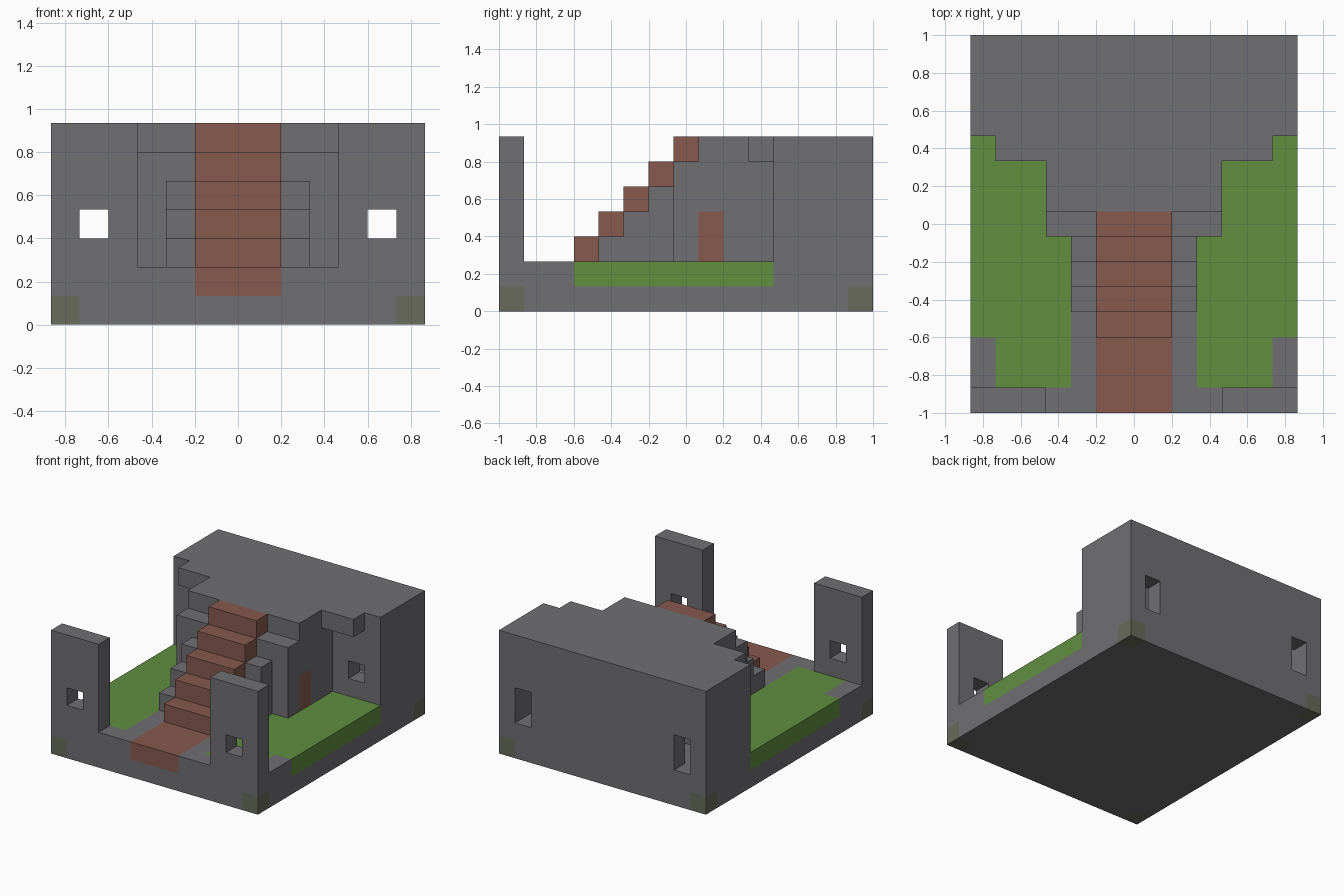
import bpy
import bmesh
from itertools import product
from math import radians
from mathutils import Vector

if "Cube" in bpy.data.objects:
    bpy.data.objects.remove(bpy.data.objects["Cube"], do_unlink=True)

# Block grid: everything snaps to whole blocks
WIDTH, DEPTH = 13, 15
UNIT = 2 / DEPTH
blocks = {}


def make_material(name, color):
    mat = bpy.data.materials.new(name)
    mat.use_nodes = True
    mat.diffuse_color = (*color, 1)
    mat.node_tree.nodes["Principled BSDF"].inputs["Base Color"].default_value = (*color, 1)
    return mat


stone = make_material("stone_grey", (0.162, 0.156, 0.165))
grass = make_material("grass_green", (0.119, 0.275, 0.051))
brick = make_material("brick_brown", (0.242, 0.102, 0.076))
moss = make_material("mossy_stone", (0.135, 0.145, 0.100))


def fill(part, x, y, z, mirror=False):
    """Assign a box of blocks to a part; part None carves the box away."""
    spans = [x]
    if mirror:
        spans.append((WIDTH - x[1], WIDTH - x[0]))
    for span in spans:
        for cell in product(range(*span), range(*y), range(*z)):
            if part is None:
                blocks.pop(cell, None)
            else:
                blocks[cell] = part


def build(part, material):
    """Skin the exposed sides of a part, then merge its flat areas."""
    bm = bmesh.new()
    corners = {}

    def corner(p):
        key = tuple(round(c) for c in p)
        if key not in corners:
            x, y, z = key
            corners[key] = bm.verts.new(
                ((x - WIDTH / 2) * UNIT, (y - DEPTH / 2) * UNIT, z * UNIT))
        return corners[key]

    for cell, owner in blocks.items():
        if owner != part:
            continue
        middle = Vector(cell) + Vector((0.5, 0.5, 0.5))
        for axis, side in product(range(3), (-1, 1)):
            normal = Vector((0, 0, 0))
            normal[axis] = side
            if tuple(int(c) for c in Vector(cell) + normal) in blocks:
                continue
            u = Vector((0, 0, 0))
            u[(axis + 1) % 3] = 1
            v = normal.cross(u)
            ring = (-u - v, u - v, u + v, v - u)
            bm.faces.new([corner(middle + (normal + r) / 2) for r in ring])
    bmesh.ops.dissolve_limit(bm, angle_limit=radians(1), verts=bm.verts[:], edges=bm.edges[:])
    mesh = bpy.data.meshes.new(part)
    bm.to_mesh(mesh)
    bm.free()
    mesh.materials.append(material)
    bpy.context.collection.objects.link(bpy.data.objects.new(part, mesh))


# Base slab with mossy corner stones
fill("base", (0, WIDTH), (0, DEPTH), (0, 2))
for y in (0, DEPTH - 1):
    fill("corner_stones", (0, 1), (y, y + 1), (0, 1), mirror=True)

# Lawns on both sides, brick path in the middle
fill("lawns", (0, 1), (3, 11), (1, 2), mirror=True)
fill("lawns", (1, 4), (1, 11), (1, 2), mirror=True)
fill("path", (5, 8), (0, 3), (1, 2))

# Rear hall: hollow room with small front windows and tall back windows
fill("hall", (0, WIDTH), (11, DEPTH), (2, 7))
fill(None, (1, 12), (12, 14), (2, 6))
fill(None, (1, 2), (11, 12), (3, 4), mirror=True)
fill(None, (1, 2), (14, 15), (2, 4), mirror=True)

# Gatehouse in front of the hall, with roof ledges and side doors
fill("gatehouse", (3, 10), (7, 11), (2, 6))
fill("gatehouse", (3, 10), (8, 11), (6, 7))
fill("roof_ledges", (1, 3), (10, 11), (6, 7), mirror=True)
fill("doors", (3, 4), (8, 9), (2, 4), mirror=True)

# Stone stair flanks and brick steps
for step in range(3):
    fill("stair_flanks", (4, 9), (4 + step, 5 + step), (2, 3 + step))
fill("stair_flanks", (5, 8), (6, 7), (2, 5))
for step in range(5):
    fill("steps", (5, 8), (3 + step, 4 + step), (2 + step, 3 + step))

# Front towers with a window each
fill("towers", (0, 3), (0, 1), (2, 7), mirror=True)
fill(None, (1, 2), (0, 1), (3, 4), mirror=True)

for part, material in {
    "base": stone, "corner_stones": moss, "lawns": grass, "path": brick,
    "hall": stone, "gatehouse": stone, "roof_ledges": stone, "doors": brick,
    "stair_flanks": stone, "steps": brick, "towers": stone,
}.items():
    build(part, material)
